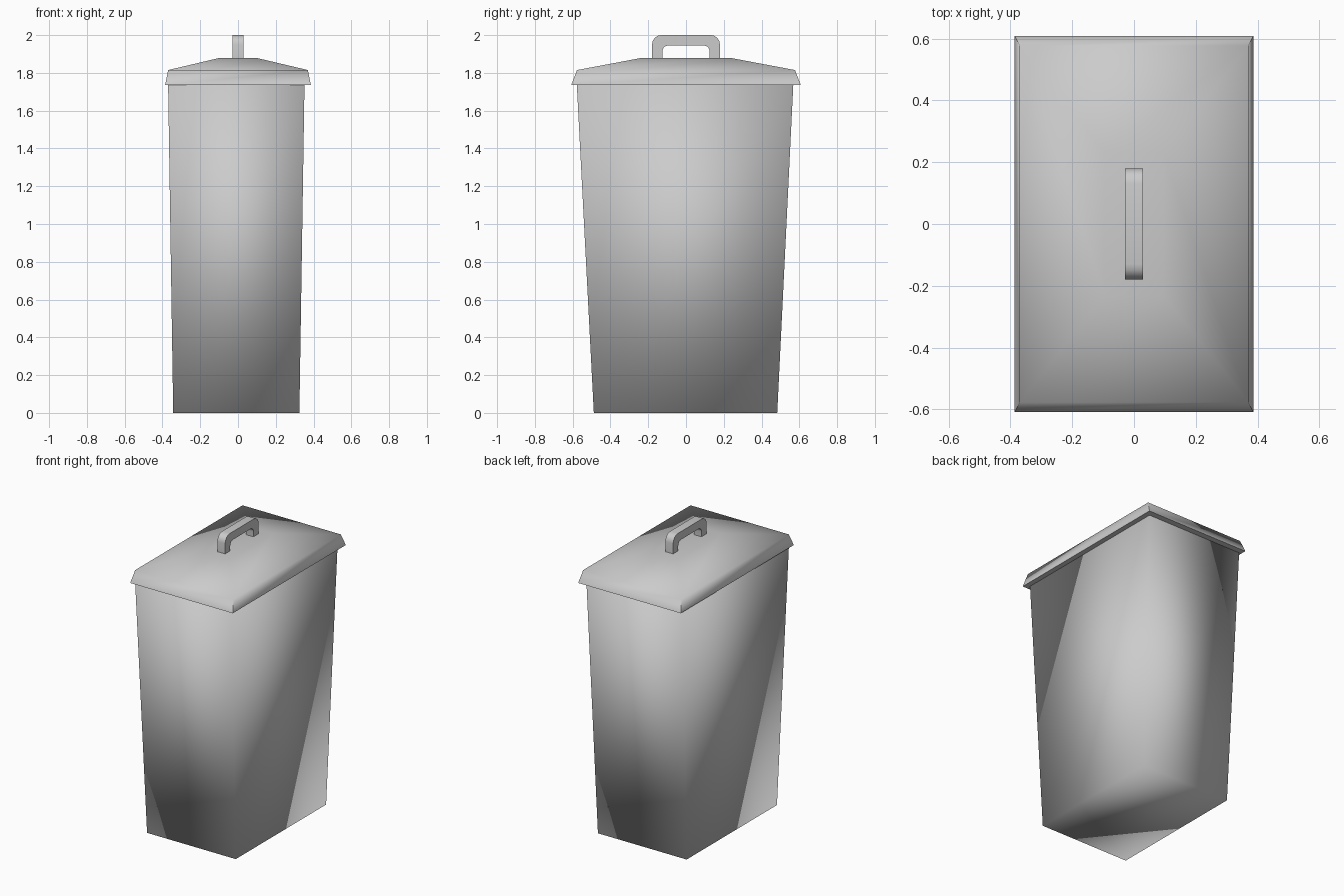
import bpy, bmesh, math

if "Cube" in bpy.data.objects:
    bpy.data.objects.remove(bpy.data.objects["Cube"])


def finish(name, bm, angle=None):
    bmesh.ops.recalc_face_normals(bm, faces=bm.faces)
    mesh = bpy.data.meshes.new(name)
    bm.to_mesh(mesh)
    bm.free()
    ob = bpy.data.objects.new(name, mesh)
    bpy.context.collection.objects.link(ob)
    bpy.ops.object.select_all(action='DESELECT')
    ob.select_set(True)
    bpy.context.view_layer.objects.active = ob
    if angle is None:
        bpy.ops.object.shade_smooth()
    else:
        bpy.ops.object.shade_smooth_by_angle(angle=math.radians(angle))
    return ob


def rect_loft(name, levels, angle=None):
    """Loft rectangles given as (x0, x1, y0, y1, z), capped at both ends."""
    bm = bmesh.new()
    rings = [[bm.verts.new((x, y, z)) for x, y in
              ((x0, y0), (x1, y0), (x1, y1), (x0, y1))]
             for x0, x1, y0, y1, z in levels]
    for a, b in zip(rings, rings[1:]):
        for i in range(4):
            j = (i + 1) % 4
            bm.faces.new((a[i], a[j], b[j], b[i]))
    bm.faces.new(rings[0])
    bm.faces.new(rings[-1])
    return finish(name, bm, angle)


# Tapered bin body, soft shaded over its edges
rect_loft("bin_body", [(-0.343, 0.325, -0.488, 0.483, 0.0),
                       (-0.370, 0.352, -0.578, 0.568, 1.737)])

# Overhanging lid with sloped rim and raised flat centre
rect_loft("lid", [(-0.386, 0.386, -0.608, 0.608, 1.735),
                  (-0.370, 0.370, -0.577, 0.577, 1.815),
                  (-0.095, 0.095, -0.232, 0.232, 1.880)], 80)


def arch(half, top, radius, base, steps=4):
    """Arch outline in the y-z plane with rounded upper corners."""
    right = [(half, base)]
    for i in range(steps + 1):
        a = math.pi / 2 * i / steps
        right.append((half - radius + radius * math.cos(a),
                      top - radius + radius * math.sin(a)))
    return right + [(-y, z) for y, z in reversed(right)]


# Handle: rectangular bar bent into an arch
bm = bmesh.new()
outer = arch(0.18, 2.0, 0.05, 1.875)
inner = arch(0.125, 1.945, 0.03, 1.875)
rings = [[bm.verts.new(p) for p in ((-0.029, *o), (0.029, *o), (0.029, *n), (-0.029, *n))]
         for o, n in zip(outer, inner)]
for a, b in zip(rings, rings[1:]):
    for i in range(4):
        j = (i + 1) % 4
        bm.faces.new((a[i], a[j], b[j], b[i]))
bm.faces.new(rings[0])
bm.faces.new(rings[-1])
finish("lid_handle", bm, 40)
